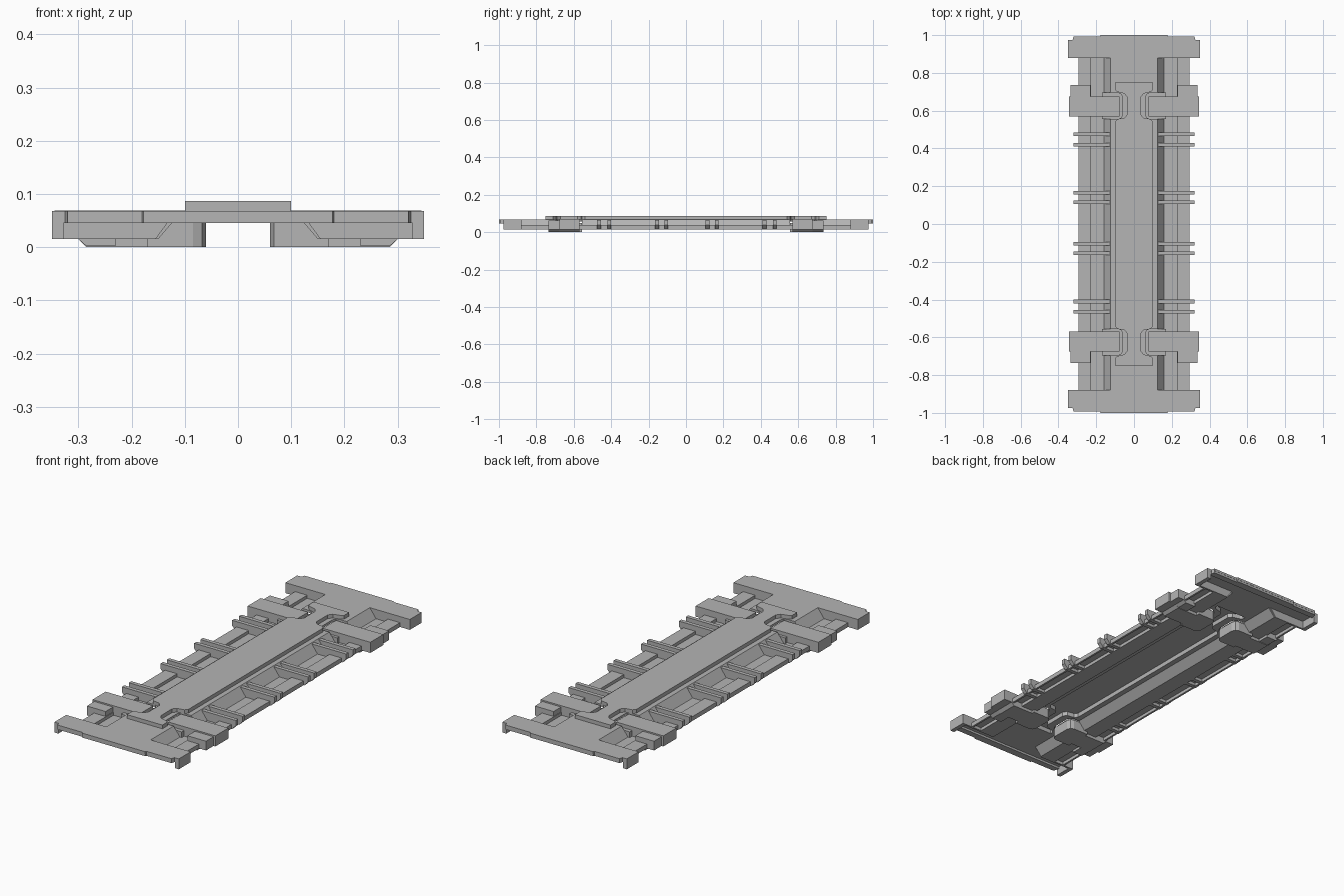
import bpy
import bmesh
from mathutils import Vector

cube = bpy.data.objects.get("Cube")
if cube:
    bpy.data.objects.remove(cube, do_unlink=True)

grey = bpy.data.materials.new("plain grey")
grey.use_nodes = True
COLOR = (0.46, 0.46, 0.46, 1)
grey.diffuse_color = COLOR
grey.node_tree.nodes["Principled BSDF"].inputs["Base Color"].default_value = COLOR


def prism(name, outline, low, high, axis="z"):
    """Extrude a closed outline along z (xy outline) or along y (xz outline)."""
    bm = bmesh.new()

    def place(p, h):
        return (p[0], p[1], h) if axis == "z" else (p[0], h, p[1])

    face = bm.faces.new([bm.verts.new(place(p, low)) for p in outline])
    out = bmesh.ops.extrude_face_region(bm, geom=[face])
    move = Vector(place((0, 0), high - low))
    verts = [g for g in out["geom"] if isinstance(g, bmesh.types.BMVert)]
    bmesh.ops.translate(bm, verts=verts, vec=move)
    bmesh.ops.recalc_face_normals(bm, faces=bm.faces)
    mesh = bpy.data.meshes.new(name)
    bm.to_mesh(mesh)
    bm.free()
    mesh.materials.append(grey)
    obj = bpy.data.objects.new(name, mesh)
    bpy.context.collection.objects.link(obj)
    return obj


def box(name, x, y, z):
    return prism(name, [(x[0], y[0]), (x[1], y[0]), (x[1], y[1]), (x[0], y[1])], *z)


def span(a, b, sign):
    """Interval mirrored across zero when sign is negative."""
    return tuple(sorted((a * sign, b * sign)))


def mirrored(outline):
    return outline + [(-x, y) for x, y in reversed(outline)]


def cut(target, cutter):
    mod = target.modifiers.new("cut", "BOOLEAN")
    mod.operation = "DIFFERENCE"
    mod.solver = "EXACT"
    mod.object = cutter
    cutter.hide_render = True
    cutter.hide_viewport = True
    cutter.display_type = "WIRE"
    cutter.hide_set(True)


def spine_outline(d):
    """I-shaped outline of the centre plate, inset by d."""
    wide, neck = 0.1 - d, 0.035 - d
    end = [(wide, 0.54 - d), (0.088 - d, 0.556 - d), (0.05 - d, 0.562 - d),
           (neck, 0.58 - d), (neck, 0.67 + d), (0.05 - d, 0.69 + d),
           (0.088 - d, 0.7 + d), (wide, 0.71 + d), (wide, 0.75 - d)]
    half = [(x, -y) for x, y in reversed(end)] + end
    return mirrored(half)


# Folded deck: top sheet, sloped sides, floor ledges and hollow outer rails
deck = prism("deck", mirrored([
    (0.115, 0.056), (0.15, 0.015), (0.235, 0.015), (0.235, 0.031),
    (0.285, 0.031), (0.285, 0.015), (0.295, 0.015), (0.295, 0.037),
    (0.227, 0.037), (0.227, 0.021), (0.16, 0.021), (0.125, 0.068)]),
    -0.885, 0.885, "y")

# Raised centre plate with a hollow underside
spine = prism("centre_plate", spine_outline(0), 0.067, 0.087)
hollow = prism("centre_plate_cutter", spine_outline(0.012), 0.03, 0.078)
cut(deck, hollow)
cut(spine, hollow)

for sy in (-1, 1):
    end = "front" if sy < 0 else "back"

    # End beam: stepped top sheet, hanging lip, inner wall
    sheet = mirrored([(0.35, 0.88 * sy), (0.35, 0.975 * sy), (0.325, 0.975 * sy),
                      (0.32, 0.993 * sy), (0.18, 0.993 * sy), (0.178, sy)])
    prism(f"{end}_beam_top", sheet, 0.056, 0.068)
    lip = mirrored([(0.35, 0.96 * sy), (0.35, 0.974 * sy), (0.325, 0.974 * sy),
                    (0.32, 0.992 * sy), (0.18, 0.992 * sy), (0.178, 0.999 * sy)])
    prism(f"{end}_beam_lip", lip, 0.045, 0.0575)

    for sx in (-1, 1):
        side = f"{end}_{'left' if sx > 0 else 'right'}"

        box(f"{side}_beam_skirt", span(0.328, 0.35, sx), span(0.88, 0.975, sy),
            (0.015, 0.0675))
        wall = [(0.122, 0.06), (0.155, 0.015), (0.33, 0.015), (0.33, 0.06)]
        prism(f"{side}_beam_wall", [(x * sx, z) for x, z in wall],
              0.88 * sy, 0.89 * sy, "y")

        # Rounded well let into the deck, holding the cross arm
        well = [(0.17, 0.555), (0.085, 0.555), (0.068, 0.562), (0.06, 0.58),
                (0.06, 0.67), (0.068, 0.688), (0.085, 0.695), (0.17, 0.695)]
        pocket = prism(f"{side}_well_cutter", [(x * sx, y * sy) for x, y in well],
                       0.03, 0.1)
        cut(deck, pocket)
        prism(f"{side}_well", [(x * sx, y * sy) for x, y in well], 0, 0.05)

        # Cross arm with a chamfered keel
        arm = [(0.078, 0.069), (0.345, 0.069), (0.345, 0.015), (0.3, 0.015),
               (0.285, 0), (0.078, 0)]
        prism(f"{side}_arm", [(x * sx, z) for x, z in arm],
              0.57 * sy, 0.675 * sy, "y")
        shoe = [(0.23, 0.062), (0.335, 0.062), (0.335, 0.015), (0.3, 0.015),
                (0.285, 0.002), (0.23, 0.002)]
        prism(f"{side}_arm_shoe", [(x * sx, z) for x, z in shoe],
              0.67 * sy, 0.735 * sy, "y")

# Paired outrigger ribs along both sides
rib = [(0.12, 0.064), (0.32, 0.064), (0.32, 0.037), (0.3, 0.016), (0.155, 0.016)]
for sx in (-1, 1):
    side = "left" if sx > 0 else "right"
    for i, y in enumerate((-0.465, -0.41, -0.155, -0.105, 0.115, 0.165, 0.42, 0.475)):
        prism(f"{side}_rib_{i + 1}", [(x * sx, z) for x, z in rib],
              y - 0.01, y + 0.01, "y")
